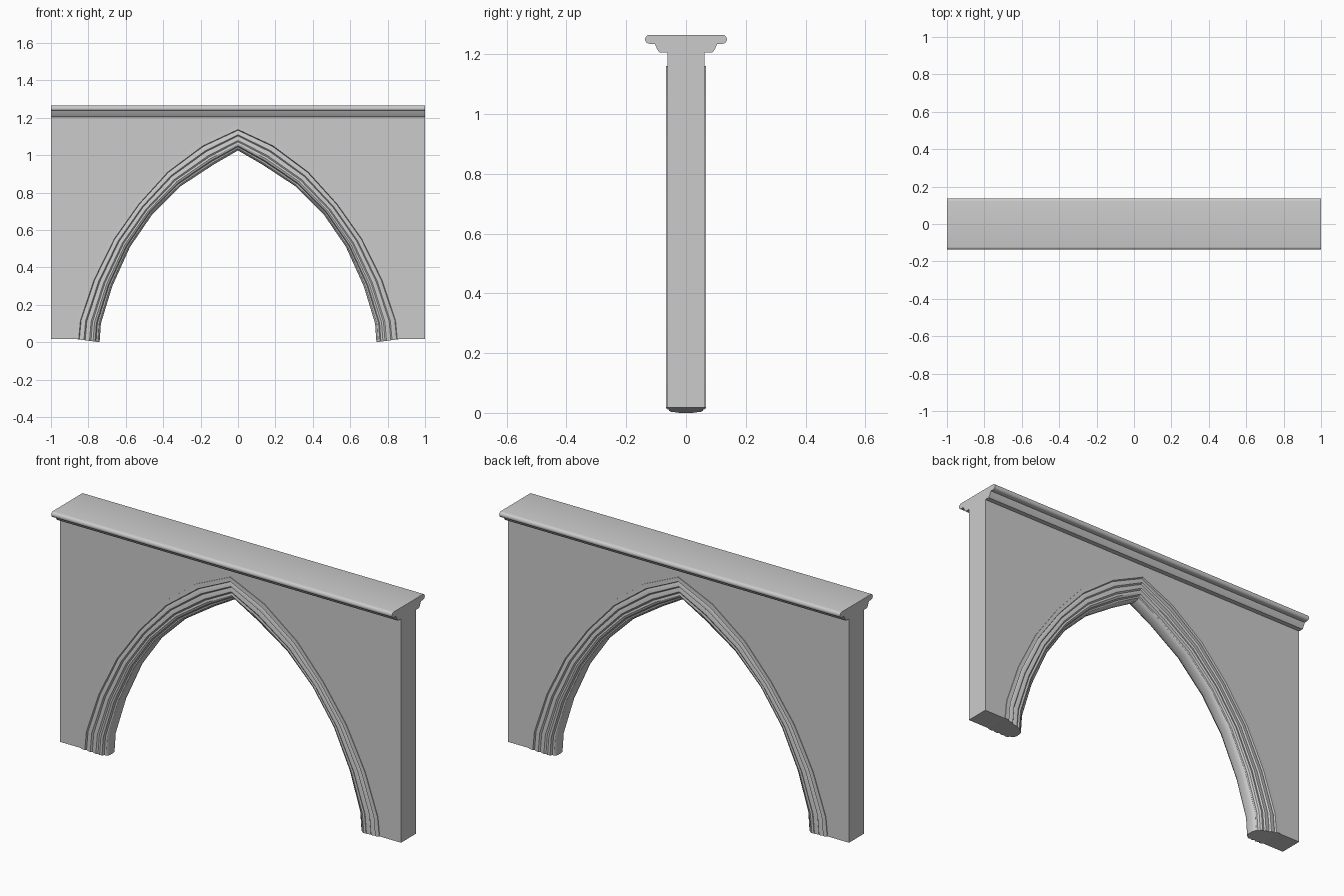
import bpy
import bmesh
import math
from mathutils import Vector

cube = bpy.data.objects.get("Cube")
if cube:
    bpy.data.objects.remove(cube, do_unlink=True)

stone = bpy.data.materials.new("grey stone")
stone.use_nodes = True
colour = (0.6, 0.6, 0.6, 1)
stone.diffuse_color = colour
stone.node_tree.nodes["Principled BSDF"].inputs["Base Color"].default_value = colour

WALL_HALF = 0.0625
WALL_TOP = 1.205
WALL_BASE = 0.018


def loft(name, sections, smooth_angle=None):
    """Skin a row of closed cross-sections and cap both ends."""
    bm = bmesh.new()
    rings = [[bm.verts.new(p) for p in section] for section in sections]
    count = len(rings[0])
    for a, b in zip(rings, rings[1:]):
        for i in range(count):
            j = (i + 1) % count
            bm.faces.new((a[i], a[j], b[j], b[i]))
    bm.faces.new(rings[0])
    bm.faces.new(rings[-1])
    bmesh.ops.recalc_face_normals(bm, faces=bm.faces)
    mesh = bpy.data.meshes.new(name)
    bm.to_mesh(mesh)
    bm.free()
    mesh.materials.append(stone)
    obj = bpy.data.objects.new(name, mesh)
    bpy.context.collection.objects.link(obj)
    if smooth_angle:
        bpy.ops.object.select_all(action='DESELECT')
        obj.select_set(True)
        bpy.context.view_layer.objects.active = obj
        bpy.ops.object.shade_smooth_by_angle(angle=math.radians(smooth_angle))
    return obj


def mirrored(points):
    """Continue a half outline across its centre; the last point is on it."""
    return points + [(-u, v) for u, v in reversed(points[:-1])]


# Half arch lines from springing to apex (x, z)
outer = mirrored([(-0.875, WALL_BASE), (-0.865, 0.12), (-0.79, 0.34), (-0.68, 0.56),
                  (-0.545, 0.75), (-0.39, 0.925), (-0.2, 1.07), (0, 1.16)])
inner = mirrored([(-0.74, 0), (-0.733, 0.1), (-0.672, 0.3), (-0.577, 0.51),
                  (-0.457, 0.685), (-0.305, 0.835), (-0.13, 0.95), (0, 1.025)])

# Wall with the arched opening
outline = [(-1, WALL_BASE), (-1, WALL_TOP), (1, WALL_TOP), (1, WALL_BASE)]
outline += list(reversed(outer))
loft("arch_wall", [[(x, y, z) for x, z in outline] for y in (-WALL_HALF, WALL_HALF)])

# Stepped and rolled moulding: (depth towards the opening, half thickness)
half_profile = [(0, 0.05), (0, 0.0665), (0.17, 0.067), (0.2, 0.058), (0.28, 0.062),
                (0.38, 0.062), (0.43, 0.054), (0.5, 0.056), (0.6, 0.057),
                (0.66, 0.051), (0.74, 0.053), (0.82, 0.048), (0.86, 0.037),
                (0.92, 0.035), (0.97, 0.028), (1, 0.012)]
profile = half_profile + [(t, -y) for t, y in reversed(half_profile)]
sections = []
for o, i in zip(outer, inner):
    start, end = Vector((o[0], 0, o[1])), Vector((i[0], 0, i[1]))
    sections.append([start.lerp(end, t) + Vector((0, y, 0)) for t, y in profile])
loft("arch_moulding", sections, 30)

# Coping with a sloped underside and rounded nosing
coping = [(0.088, WALL_TOP), (0.095, 1.214), (0.105, 1.235)]
for k in range(9):
    a = math.pi * (k / 8 - 0.5)
    coping.append((0.122 + 0.015 * math.cos(a), 1.25 + 0.015 * math.sin(a)))
coping += [(-y, z) for y, z in reversed(coping)]
loft("coping", [[(x, y, z) for y, z in coping] for x in (-1, 1)], 35)
